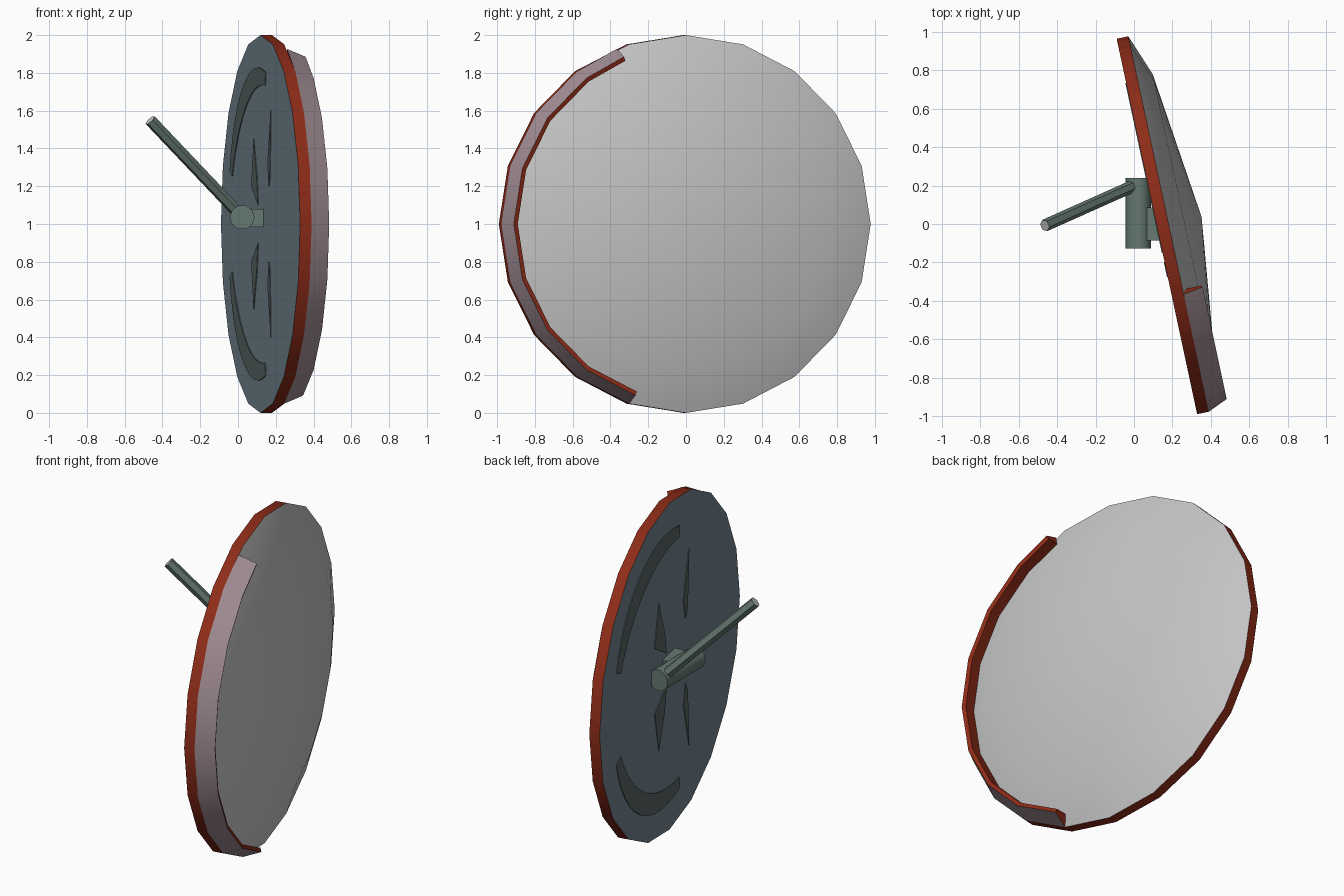
import bpy, bmesh, math
from mathutils import Vector, Matrix

if "Cube" in bpy.data.objects:
    bpy.data.objects.remove(bpy.data.objects["Cube"])

def mat(name, rgb):
    m = bpy.data.materials.new(name)
    m.diffuse_color = (*rgb, 1)
    m.use_nodes = True
    m.node_tree.nodes["Principled BSDF"].inputs["Base Color"].default_value = m.diffuse_color
    return m

GREY = mat("pale grey", (0.56, 0.56, 0.56))
RED = mat("rust red", (0.27, 0.025, 0.009))
BLUE = mat("slate blue", (0.17, 0.23, 0.27))
GREEN = mat("grey green", (0.13, 0.19, 0.17))
DARK = mat("dark green stain", (0.095, 0.13, 0.125))
PINK = mat("dusty pink", (0.36, 0.27, 0.30))

# disc frame: local x is the disc axis, local y runs across it
DISC = Matrix.Translation((0.18, 0, 1)) @ Matrix.Rotation(math.radians(12.1), 4, 'Z')
SIDES, BACK = 20, -0.062

def polar(r, deg, h):
    """Point on the disc; 0 degrees is +y, 90 is up."""
    a = math.radians(deg)
    return Vector((h, r * math.cos(a), r * math.sin(a)))

def build(name, verts, faces, mats, ids=None, frame=DISC, smooth=None):
    me = bpy.data.meshes.new(name)
    me.from_pydata([tuple(v) for v in verts], [], faces)
    for m in mats:
        me.materials.append(m)
    if ids:
        for p, i in zip(me.polygons, ids):
            p.material_index = i
    bm = bmesh.new()
    bm.from_mesh(me)
    bmesh.ops.recalc_face_normals(bm, faces=bm.faces)
    bm.to_mesh(me)
    bm.free()
    ob = bpy.data.objects.new(name, me)
    bpy.context.collection.objects.link(ob)
    ob.matrix_world = frame
    if smooth:
        bpy.ops.object.select_all(action='DESELECT')
        bpy.context.view_layer.objects.active = ob
        ob.select_set(True)
        bpy.ops.object.shade_smooth_by_angle(angle=math.radians(smooth))
    return ob

# disc body: flat inner face, rim band, shallow two-step cone outside
rings = [(1.0, BACK), (1.0, 0.0), (0.78, 0.083)]
verts = [polar(r, k * 360 / SIDES, h) for r, h in rings for k in range(SIDES)]
verts.append(Vector((0.176, 0, 0)))
faces, ids = [tuple(range(SIDES))], [0]
for j in range(2):
    for k in range(SIDES):
        n = (k + 1) % SIDES
        faces.append((j * SIDES + k, j * SIDES + n, (j + 1) * SIDES + n, (j + 1) * SIDES + k))
        ids.append(1 + j)
for k in range(SIDES):
    faces.append((2 * SIDES + k, 2 * SIDES + (k + 1) % SIDES, 3 * SIDES))
    ids.append(2)
build("disc_body", verts, faces, [BLUE, RED, GREY], ids, smooth=40)

# raised lip along one side of the rim
section = [(1.0, 0.0), (0.955, 0.105), (0.932, 0.097), (0.932, 0.015)]
angles = [112] + [126 + 18 * k for k in range(7)] + [252]
verts = [polar(r, a, h) for a in angles for r, h in section]
faces, ids = [(0, 1, 2, 3)], [1]
last = 4 * (len(angles) - 1)
faces.append(tuple(last + i for i in range(4)))
ids.append(1)
for s in range(len(angles) - 1):
    for i in range(4):
        j = (i + 1) % 4
        faces.append((4 * s + i, 4 * s + j, 4 * s + 4 + j, 4 * s + 4 + i))
        ids.append(0 if i == 0 else 1)
build("rim_lip", verts, faces, [PINK, RED], ids, smooth=30)

# painted stains on the inner face: curved bands and tapered blades
def stain(name, outline):
    n = len(outline)
    v = [Vector((BACK - d, y, z)) for d in (0, 0.004) for y, z in outline]
    f = [tuple(range(n)), tuple(range(n, 2 * n))]
    f += [(i, (i + 1) % n, n + (i + 1) % n, n + i) for i in range(n)]
    build(name, v, f, [DARK])

for side, label in ((1, "upper"), (-1, "lower")):
    out, inn = [], []
    for k in range(13):
        a = math.radians(20 + 80 * k / 12)
        w = 0.035 + 0.03 * math.sin(math.pi * k / 12)
        for r, lst in ((0.78 + w, out), (0.78 - w, inn)):
            lst.append((r * math.cos(a), side * r * math.sin(a)))
    stain(label + "_curved_stain", out + inn[::-1])
    stain(label + "_blade_stain",
          [(-0.22, side * 0.2), (-0.19, side * 0.32), (-0.27, side * 0.6), (-0.25, side * 0.25)])
    stain(label + "_inner_stain",
          [(0.05, side * 0.1), (0.22, side * 0.2), (0.16, side * 0.45), (0.08, side * 0.25)])

# tubes for the mount
def tube(name, a, b, r, n, end_mat, turn=0.0):
    a, b = Vector(a), Vector(b)
    rot = (b - a).to_track_quat('Z', 'Y').to_matrix().to_4x4()
    frame = Matrix.Translation(a) @ rot
    length = (b - a).length
    v = [Vector((r * math.cos(turn + 2 * math.pi * k / n),
                 r * math.sin(turn + 2 * math.pi * k / n), z))
         for z in (0, length) for k in range(n)]
    f = [(k, (k + 1) % n, n + (k + 1) % n, n + k) for k in range(n)]
    f += [tuple(range(n)), tuple(range(n, 2 * n))]
    build(name, v, f, [GREEN, end_mat], [0] * (n + 1) + [1], frame, 50)

tube("pivot_barrel", (0.022, -0.128, 1.035), (0.022, 0.24, 1.035), 0.066, 10, GREEN)
tube("support_rod", (0.0, 0.2, 1.06), (-0.465, -0.008, 1.55), 0.032, 6, GREY)

# bracket joining barrel and disc
v = [Vector((x, y, z)) for x in (0.05, 0.17) for y in (-0.085, 0.085) for z in (0.985, 1.08)]
f = [(0, 1, 3, 2), (4, 5, 7, 6), (0, 1, 5, 4), (2, 3, 7, 6), (0, 2, 6, 4), (1, 3, 7, 5)]
build("mount_bracket", v, f, [GREEN], frame=Matrix.Identity(4))
